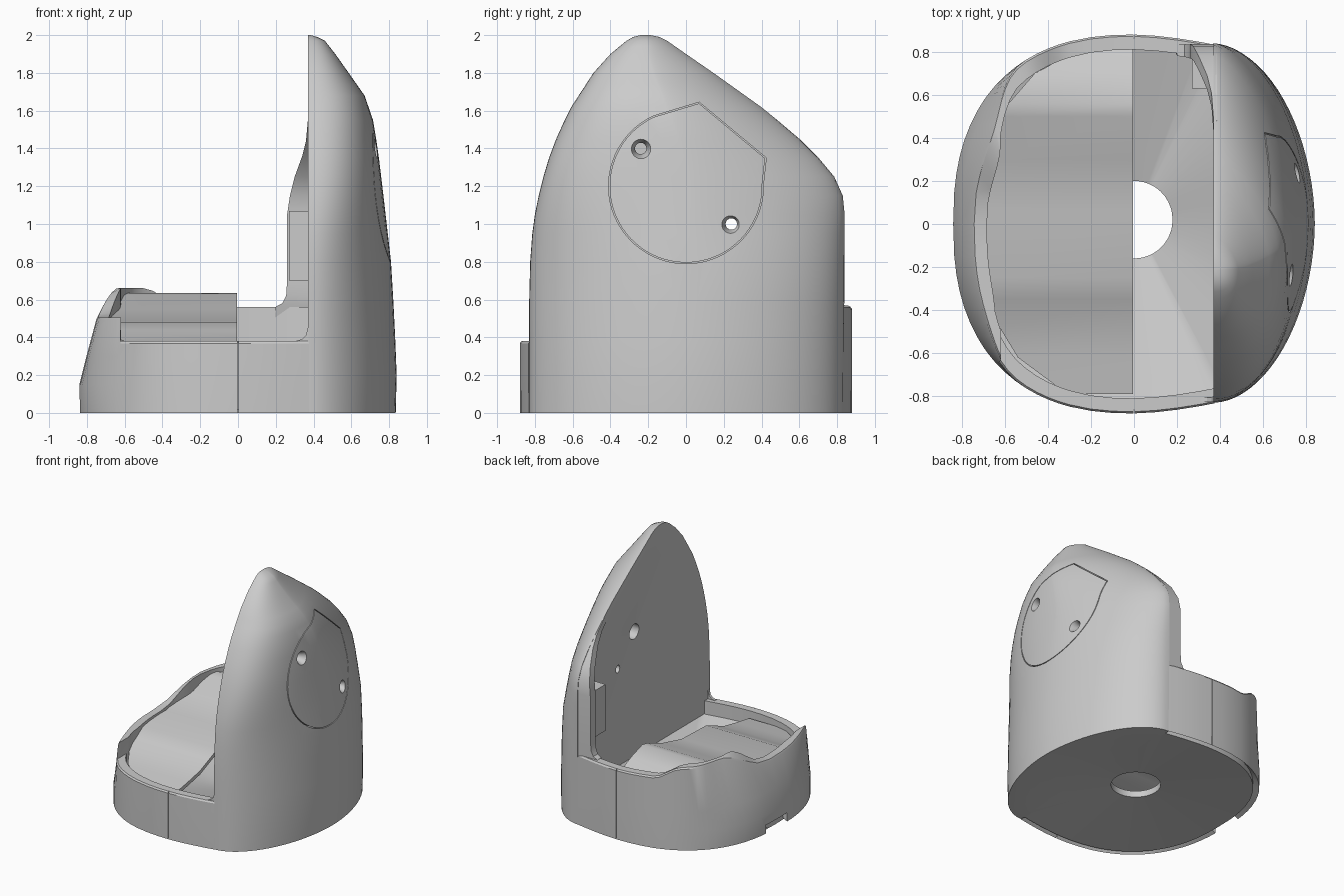
import bpy, bmesh, math

if "Cube" in bpy.data.objects:
    bpy.data.objects.remove(bpy.data.objects["Cube"])

grey = bpy.data.materials.new("light_grey")
grey.diffuse_color = (0.6, 0.6, 0.6, 1)
grey.use_nodes = True
grey.node_tree.nodes["Principled BSDF"].inputs["Base Color"].default_value = grey.diffuse_color


def make(name, verts, faces):
    me = bpy.data.meshes.new(name)
    bm = bmesh.new()
    vs = [bm.verts.new(v) for v in verts]
    for f in faces:
        bm.faces.new([vs[i] for i in f])
    bmesh.ops.remove_doubles(bm, verts=bm.verts, dist=1e-5)
    bmesh.ops.recalc_face_normals(bm, faces=bm.faces)
    bm.to_mesh(me)
    bm.free()
    ob = bpy.data.objects.new(name, me)
    bpy.context.collection.objects.link(ob)
    me.materials.append(grey)
    return ob


def loft(name, rings, caps=True):
    """Closed rings joined in order, capped at both ends or closed on themselves."""
    n = len(rings[0])
    faces = [[k * n + i, k * n + (i + 1) % n, (k + 1) * n + (i + 1) % n, (k + 1) * n + i]
             for k in range(len(rings) - 1) for i in range(n)]
    if caps:
        faces += [list(range(n)), list(range((len(rings) - 1) * n, len(rings) * n))]
    return make(name, [p for r in rings for p in r], faces)


def prism_x(name, yz, x0, x1):
    return loft(name, [[(x, y, z) for y, z in yz] for x in (x0, x1)])


def box(name, lo, hi):
    yz = [(lo[1], lo[2]), (hi[1], lo[2]), (hi[1], hi[2]), (lo[1], hi[2])]
    return prism_x(name, yz, lo[0], hi[0])


def circle(cy, cz, r, n=32):
    return [(cy + r * math.cos(2 * math.pi * i / n), cz + r * math.sin(2 * math.pi * i / n)) for i in range(n)]


def cut(ob, tool):
    mod = ob.modifiers.new("cut", 'BOOLEAN')
    mod.object, mod.operation, mod.solver = tool, 'DIFFERENCE', 'EXACT'
    bpy.context.view_layer.objects.active = ob
    bpy.ops.object.modifier_apply(modifier=mod.name)
    bpy.data.objects.remove(tool)


def lerp(table, t):
    for (a, va), (b, vb) in zip(table, table[1:]):
        if t <= b:
            return va + (vb - va) * max(0, (t - a) / (b - a))
    return table[-1][1]


def smooth(a, b, t):
    t = min(1, max(0, (t - a) / (b - a)))
    return t * t * (3 - 2 * t)


# Profiles of the tall side: front edge, back edge and outermost x by height
FRONT = [(0, -.83), (.6, -.83), (.8, -.825), (1, -.81), (1.2, -.77), (1.4, -.71), (1.6, -.62),
         (1.8, -.49), (1.9, -.40), (1.97, -.315), (1.99, -.28), (2, -.24)]
BACK = [(0, .832), (.6, .838), (1.05, .84), (1.15, .83), (1.25, .785), (1.4, .66), (1.6, .425),
        (1.8, .145), (1.9, .0), (1.97, -.10), (1.99, -.14), (2, -.19)]
OUT = [(0, .835), (.2, .84), (.5, .828), (.8, .81), (1.15, .77), (1.4, .74), (1.55, .715), (1.68, .67),
       (1.78, .6), (1.9, .515), (1.97, .46), (1.99, .42), (2, .385)]
LEVELS = [0, .2, .4, .6, .8, .95, 1.05, 1.15, 1.25, 1.35, 1.45, 1.55, 1.62, 1.68, 1.74,
          1.8, 1.85, 1.9, 1.94, 1.97, 1.99, 2]

# Tall side shell
rings = []
for z in LEVELS:
    f, b, X = lerp(FRONT, z), lerp(BACK, z), lerp(OUT, z)
    c, h = (f + b) / 2, (b - f) / 2
    ring = []
    for i in range(41):
        a = math.pi * (i / 40 - .5)
        ct, st = math.cos(a), math.sin(a)
        e = 1.06 + (.32 if st > 0 else -.26) * smooth(.7, 1.35, z)
        ring.append((.37 + (X - .37) * abs(ct) ** e, c + h * math.copysign(abs(st) ** e, st), z))
    rings.append(ring)
tall = loft("tall_side", rings)

# Shallow funnel in the inner face, leading to an axle hole
left, right = [], []
for k in range(21):
    z = .28 + 1.64 * k / 20
    f, b = lerp(FRONT, z), lerp(BACK, z)
    left.append((f + .045, z))
    right.append((b - .045, z))
edge = left + right[::-1]
cut(tall, loft("funnel", [[(.36, y, z) for y, z in edge],
                          [(.46, y * .06, 1.2 + (z - 1.2) * .06) for y, z in edge]]))
cut(tall, prism_x("axle_hole", circle(0, 1.2, .06), .3, .56))
# Slightly domed underside
cut(tall, loft("dome", [[(x, y, z) for x, y in circle(0, 0, r, 48)] for r, z in ((.83, -.001), (.18, .05))]))

# Round cover with a pointed top corner, outlined by a groove
a0, a1 = math.radians(115), math.radians(362)
cover = [(.41 * math.cos(a0 + (a1 - a0) * i / 48), 1.2 + .41 * math.sin(a0 + (a1 - a0) * i / 48)) for i in range(49)]
cover += [(.425, 1.35), (.07, 1.645)]
s = .985
small = [(y * s, 1.2 + (z - 1.2) * s) for y, z in cover]
n = len(cover)
pts = [(x, y, z) for x in (.54, 1) for loop in (cover, small) for y, z in loop]
fc = []
for i in range(n):
    j = (i + 1) % n
    fc += [[i, j, n + j, n + i], [2 * n + i, 2 * n + j, 3 * n + j, 3 * n + i],
           [i, j, 2 * n + j, 2 * n + i], [n + i, n + j, 3 * n + j, 3 * n + i]]
cut(tall, make("groove", pts, fc))

# Two countersunk screw holes, the lower one open to the inside
for y, z, x, depth in ((-.24, 1.4, .70, .60), (.24, 1.0, .74, .3)):
    cut(tall, loft("screw_hole", [[(px, py, pz) for py, pz in circle(y, z, r)]
                                  for px, r in ((depth, .03), (x - .02, .03), (x + .06, .064), (1, .064))]))


# Low bowl wall: footprint, inner line, rim height and sloping left side
def half_y(x):
    if x > 0:
        return .88 - .046 * (x / .37) ** 1.6
    return .88 * max(0, 1 - (abs(x) / .84) ** 2.4) ** (1 / 2.4)


def inner_xy(x, y):
    if x > 0:
        return x, math.copysign(half_y(x) - .07, y)
    ix = x if x > -.7 else -.7 + (x + .7) * .065 / .14
    iy = .81 * max(0, 1 - (abs(ix) / .765) ** 2.4) ** (1 / 2.4)
    return ix, math.copysign(iy, y)


def rim(x, y):
    if y < 0 and x > -.65:
        return .38
    if y < 0 or x < -.7:
        return .505 + .155 * smooth(.05, .5, y)
    return .66 - .09 * smooth(-.5, -.3, x) - .01 * smooth(-.3, 0, x)


def lean(x, z):
    return x * (1 - .3 * max(0, z - .15) * smooth(-.5, -.8, x))


xs = [.375, .3, .2, .1, 0, -.1, -.2, -.3, -.35, -.4, -.45, -.5, -.55, -.6, -.644, -.656,
      -.68, -.7, -.73, -.76, -.79, -.81, -.825, -.835]
foot = [(x, -half_y(x)) for x in xs] + [(-.84, 0)] + [(x, half_y(x)) for x in reversed(xs)]
wall = []
for x, y in foot:
    r = rim(x, y)
    ix, iy = inner_xy(x, y)
    top = lean(x, r)
    ix = ix * top / x if x < 0 else ix
    wall.append([(x, y * .998, 0), (x, y, .15), (lean(x, .3), y, .3), (top, y, r - .012),
                 (top + (ix - top) * .12, y + (iy - y) * .12, r), (ix, iy, r), (ix, iy, .08)])
bowl = loft("bowl_wall", wall)
for sgn in (-1, 1):
    lo, hi = sorted((sgn * .865, sgn * 1))
    cut(bowl, box("seam", (-.003, lo, -.1), (.003, hi, 1)))
cut(bowl, box("foot_notch", (-1, -.08, -.1), (-.8, .18, .07)))

# Funnel-shaped floor with a round hole
loop = [(x * .95 if x < 0 else x, y * .95) for x, y in foot]
loop += [(.375, .79 * (1 - i / 8)) for i in range(1, 16)]
hole = []
for x, y in loop:
    d = math.hypot(x, y)
    hole.append((.18 * x / d, .02 + .18 * y / d))
low = [(x, y, .05 * max(0, 1 - (math.hypot(x, y) - .18) / .65)) for x, y in loop]
high = [(x, y, .28) for x, y in loop]
floor = loft("floor", [low, high, [(x, y, .1) for x, y in hole], [(x, y, .05) for x, y in hole], low], False)

# Ramped tray over the left half
TRAY = [(-.79, .33), (-.62, .36), (-.47, .39), (-.35, .44), (-.25, .48), (.06, .49), (.3, .55),
        (.5, .625), (.56, .635), (.7, .59), (.81, .54)]
rows = []
for y, z in TRAY:
    xl = -.71 * (1 - (abs(y) / .84) ** 2.4) ** (1 / 2.4)
    rows.append([(xl, y, z), (-.005, y, z), (-.005, y, z - .03), (xl, y, z - .03)])
tray = loft("tray", rows)

# Curved webs joining the bowl rim to the tall side, back and front
BACK_WEB = [(.19, .45), (.2, .562), (.235, .58), (.255, .62), (.26, .7), (.26, 1.05), (.275, 1.15),
            (.30, 1.25), (.34, 1.36), (.36, 1.44), (.37, 1.55)]
FRONT_WEB = [(.28, .3), (.31, .382), (.34, .39), (.36, .41), (.369, .45)]
webs = []
for name, table, side, thick in (("back_web", BACK_WEB, BACK, -.065), ("front_web", FRONT_WEB, FRONT, .06)):
    rings = []
    for x, z in table:
        y = lerp(side, z)
        y -= math.copysign(.004, y)
        t = thick * (.35 + .65 * smooth(.4, .65, z))
        rings.append([(x, y, z), (.385, y, z), (.385, y + t, z), (x, y + t, z)])
    webs.append(loft(name, rings))

# Small catch block on the back web
catch = box("catch_block", (.27, .63, .7), (.40, .79, 1.07))

for ob in [tall, bowl, floor, tray, catch] + webs:
    bpy.ops.object.select_all(action='DESELECT')
    ob.select_set(True)
    bpy.context.view_layer.objects.active = ob
    bpy.ops.object.shade_smooth_by_angle(angle=math.radians(30))
